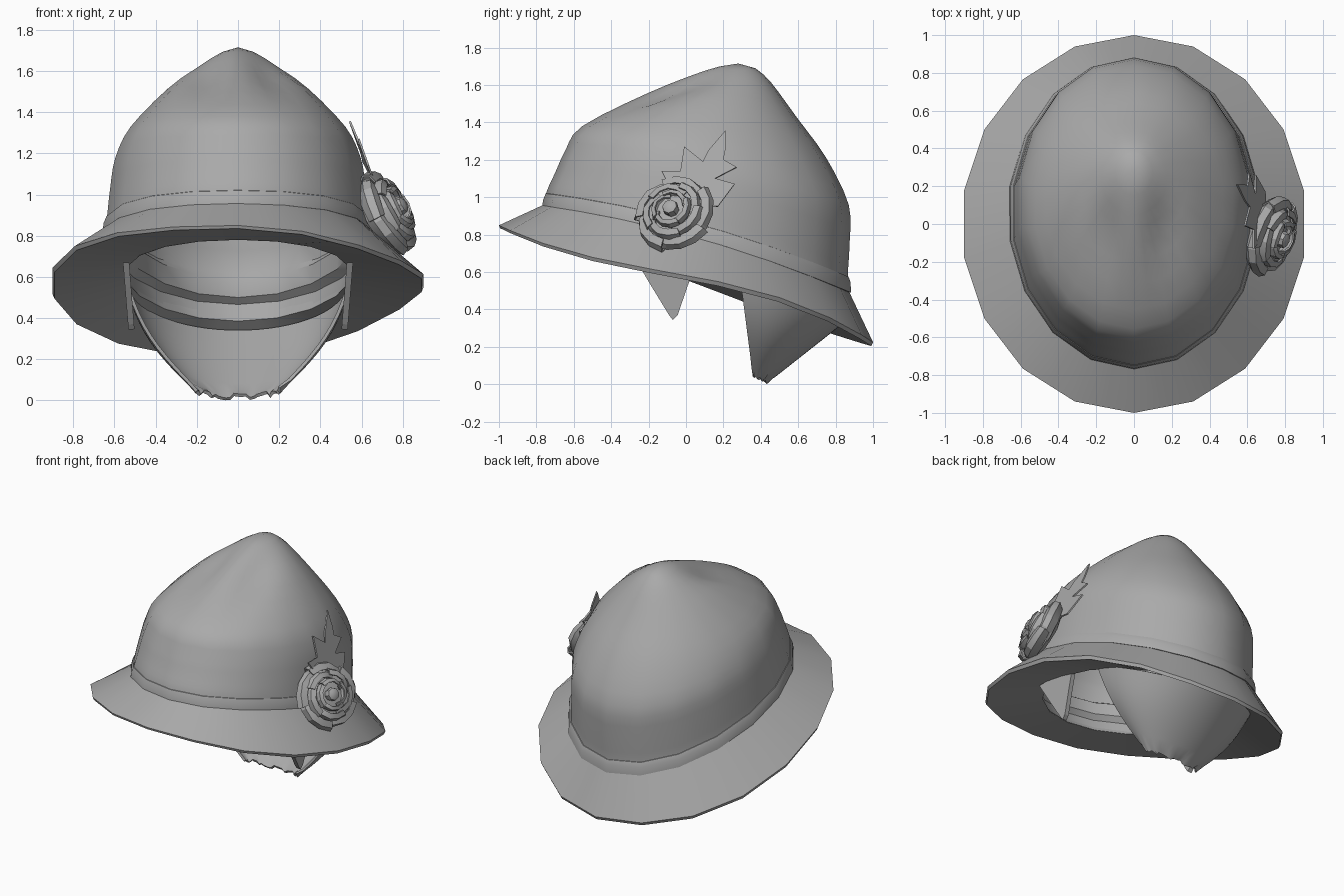
import bpy, bmesh, math, random
from mathutils import Vector

if "Cube" in bpy.data.objects:
    bpy.data.objects.remove(bpy.data.objects["Cube"])

random.seed(4)
grey = bpy.data.materials.new("felt_grey")
grey.diffuse_color = (0.4, 0.4, 0.4, 1)
grey.use_nodes = True
grey.node_tree.nodes["Principled BSDF"].inputs["Base Color"].default_value = grey.diffuse_color


def make(name, verts, faces, smooth=35, thick=0.0, offset=0.0):
    me = bpy.data.meshes.new(name)
    me.from_pydata(verts, [], faces)
    bm = bmesh.new()
    bm.from_mesh(me)
    bmesh.ops.recalc_face_normals(bm, faces=bm.faces)
    bm.to_mesh(me)
    bm.free()
    me.materials.append(grey)
    ob = bpy.data.objects.new(name, me)
    bpy.context.collection.objects.link(ob)
    bpy.ops.object.select_all(action='DESELECT')
    ob.select_set(True)
    bpy.context.view_layer.objects.active = ob
    if thick:
        mod = ob.modifiers.new("thickness", 'SOLIDIFY')
        mod.thickness, mod.offset = thick, offset
        bpy.ops.object.modifier_apply(modifier=mod.name)
    if smooth:
        bpy.ops.object.shade_smooth_by_angle(angle=math.radians(smooth))
    return ob


SIDES = 18


def ring(yf, zf, yb, zb, w, bulge=0.06, skew_right=0.0, skew_left=0.0):
    """Tilted oval of 18 corners, with chord midpoints between them."""
    corners = []
    for i in range(SIDES):
        t = 2 * math.pi * i / SIDES
        c, s = math.cos(t), math.sin(t)
        skew = skew_right if s > 0 else skew_left
        z = zf + (zb - zf) * (1 - c) / 2 + bulge * s * s - skew * c * s * s
        corners.append(Vector((w * s, (yf + yb) / 2 - (yb - yf) / 2 * c, z)))
    out = []
    for i, p in enumerate(corners):
        out += [p, (p + corners[(i + 1) % SIDES]) / 2]
    return out


def dent(p):
    """Two soft hollows beside the centre ridge of the crown."""
    if p.z < 1.15:
        return p
    d = 0.045 * math.exp(-((abs(p.x) - 0.16) / 0.09) ** 2 - ((p.y + 0.06) / 0.22) ** 2)
    return p - Vector((0, 0, d))


def loft(name, rings, ends=None, smooth=35, fix=lambda p: p):
    """Skin rings; closed by two end points, or back onto the first ring."""
    n, m = 2 * SIDES, len(rings)
    verts = [fix(p) for r in rings for p in ring(*r)]
    faces = []
    for k in range(m - 1 if ends else m):
        a, b = k * n, (k + 1) % m * n
        faces += [(a + i, a + (i + 1) % n, b + (i + 1) % n, b + i) for i in range(n)]
    if ends:
        for base, p in ((0, ends[0]), ((m - 1) * n, ends[1])):
            verts.append(Vector(p))
            faces += [(base + i, base + (i + 1) % n, len(verts) - 1) for i in range(n)]
    return make(name, verts, faces, smooth)


def refine(rows, steps=3):
    """Catmull-Rom interpolation of ring settings."""
    out = []
    for i in range(len(rows) - 1):
        q = [rows[max(0, min(len(rows) - 1, i + k))] for k in (-1, 0, 1, 2)]
        for s in range(steps):
            t = s / steps
            out.append(tuple(0.5 * (2 * b + (c - a) * t + (2 * a - 5 * b + 4 * c - d) * t * t
                                    + (3 * b - a - 3 * c + d) * t ** 3) for a, b, c, d in zip(*q)))
    return out + [rows[-1]]


# crown: outer shell, lower lip, sweatband ledge and hollow interior
levels = [(-0.755, 0.96, 0.87, 0.50, 0.655, 0.06), (-0.745, 1.03, 0.865, 0.58, 0.645, 0.06),
          (-0.70, 1.13, 0.875, 0.76, 0.63, 0.06), (-0.645, 1.25, 0.87, 0.96, 0.605, 0.05),
          (-0.555, 1.38, 0.75, 1.21, 0.53, 0.02), (-0.20, 1.56, 0.59, 1.43, 0.345, 0.01),
          (0.05, 1.66, 0.45, 1.62, 0.175, 0.0), (0.18, 1.70, 0.37, 1.69, 0.075, 0.0)]
outer = refine(levels)
inner = [(a + 0.03, b - 0.035, c - 0.03, d - 0.035, w - 0.025, e) for a, b, c, d, w, e in refine(levels[2:])]
lining = [(-0.66, 0.78, 0.825, 0.385, 0.555, 0.03), (-0.69, 0.87, 0.85, 0.465, 0.585, 0.04),
          (-0.66, 0.90, 0.82, 0.50, 0.555, 0.05), (-0.66, 0.98, 0.825, 0.59, 0.56, 0.06),
          (-0.69, 1.0, 0.845, 0.62, 0.60, 0.06)]
loft("crown", outer[::-1] + lining + inner, ((0, 0.28, 1.715), (0, 0.27, 1.67)), 40, dent)

# brim: upper slope, thin rim and underside
loft("brim", [(-0.75, 0.965, 0.865, 0.51, 0.65, 0.06),
              (-1.0, 0.85, 1.0, 0.225, 0.915, 0.045, 0.13, -0.06),
              (-0.995, 0.835, 0.99, 0.205, 0.905, 0.04, 0.13, -0.06),
              (-0.655, 0.78, 0.82, 0.385, 0.55, 0.03)], smooth=30)

# band around the crown base, fading into the crown at its top
loft("hat_band", [(-0.74, 0.95, 0.85, 0.49, 0.64), (-0.768, 0.955, 0.882, 0.49, 0.668),
                  (-0.764, 0.985, 0.88, 0.545, 0.663), (-0.75, 1.02, 0.869, 0.575, 0.649),
                  (-0.73, 1.03, 0.85, 0.58, 0.63)], smooth=40)

# tapering neck drape at the back, with a ragged hem
U, V = 32, 10
verts, faces = [], []
for j in range(V + 1):
    v = j / V
    for i in range(U + 1):
        u = 2 * i / U - 1
        c = math.cos(u * math.pi / 2)
        sx = math.sin(u * math.pi / 2)
        x = (0.54 + (0.2 - 0.54) * v + 0.055 * math.sin(math.pi * v)) * sx
        y = (0.29 + 0.07 * v) + (0.55 + (0.07 - 0.55) * v) * c
        z = (0.57 - 0.235 * c) * (1 - v) + (0.05 - 0.038 * c) * v
        if j == V:
            z += random.uniform(-0.01, 0.018)
        verts.append((x, y, z))
for j in range(V):
    for i in range(U):
        a = j * (U + 1) + i
        faces.append((a, a + 1, a + U + 2, a + U + 1))
make("neck_drape", verts, faces, 40, 0.016)

# pointed side tabs under the brim
for side, name in ((-1, "left_tab"), (1, "right_tab")):
    outline = [(-0.27, 0.67), (0.06, 0.67), (0.01, 0.53), (-0.045, 0.37), (-0.07, 0.345), (-0.09, 0.37),
               (-0.20, 0.55)]
    pts = [(side * (0.53 + 0.08 * (z - 0.5)), y, z) for y, z in outline]
    make(name, pts, [tuple(range(len(pts)))], 0, 0.03)

# leaf spray lying against the crown
spray = [(-0.06, 0.98), (-0.10, 1.08), (-0.13, 1.14), (-0.03, 1.14), (-0.01, 1.27), (0.09, 1.19), (0.12, 1.25),
         (0.21, 1.355), (0.21, 1.25), (0.20, 1.20), (0.27, 1.16), (0.155, 1.10), (0.26, 1.07), (0.17, 0.95),
         (0.08, 0.96)]
pts = [(0.665 - 0.36 * (z - 1.05) - 0.12 * max(0, y) ** 1.5, y, z) for y, z in spray]
make("leaf_spray", pts, [tuple(range(len(pts)))], 0, 0.01)

# rose: cupped base, spiral rows of overlapping petals, bud
centre = Vector((0.725, -0.06, 0.91))
turn = Vector((0.84, -0.3, 0.44)).to_track_quat('Z', 'Y')


def place(r, a, h):
    return centre + turn @ Vector((r * math.cos(a), r * math.sin(a), h))


def dome(name, rows, n):
    verts = [place(r, 2 * math.pi * i / n, h) for r, h in rows for i in range(n)]
    faces = [(k * n + i, k * n + (i + 1) % n, (k + 1) * n + (i + 1) % n, (k + 1) * n + i)
             for k in range(len(rows) - 1) for i in range(n)]
    faces += [tuple(range(n)), tuple(range((len(rows) - 1) * n, len(rows) * n))]
    make(name, verts, faces, 30)


dome("rose_base", [(0.08, -0.08), (0.175, -0.055), (0.19, -0.01), (0.15, 0.03), (0.06, 0.045)], 14)
dome("rose_bud", [(0.035, 0.03), (0.045, 0.075), (0.04, 0.095), (0.02, 0.105)], 8)

verts, faces = [], []
for row, (count, radius, low, high) in enumerate([(5, 0.205, -0.05, 0.04), (5, 0.155, -0.01, 0.07),
                                                  (4, 0.10, 0.02, 0.09)]):
    for k in range(count):
        mid = 2 * math.pi * k / count + row * 0.6
        half = 0.62 * 2 * math.pi / count
        start = len(verts)
        # each petal swells out, then folds inward to a pointed lip
        for rr, hh in ((0.86, 0.0), (1.02, 0.5), (0.94, 0.9), (0.74, 1.0)):
            for s in range(5):
                f = s / 2 - 1
                r = radius * (rr + 0.08 * f + (0.05 * (1 - abs(f)) if hh > 0.6 else 0))
                h = low + (high - low) * hh * (1 - 0.2 * f * f) + 0.012 * f
                verts.append(place(r, mid + half * f, h))
        for j in range(3):
            for s in range(4):
                a = start + j * 5 + s
                faces.append((a, a + 1, a + 6, a + 5))
make("rose_petals", verts, faces, 25, 0.01)
